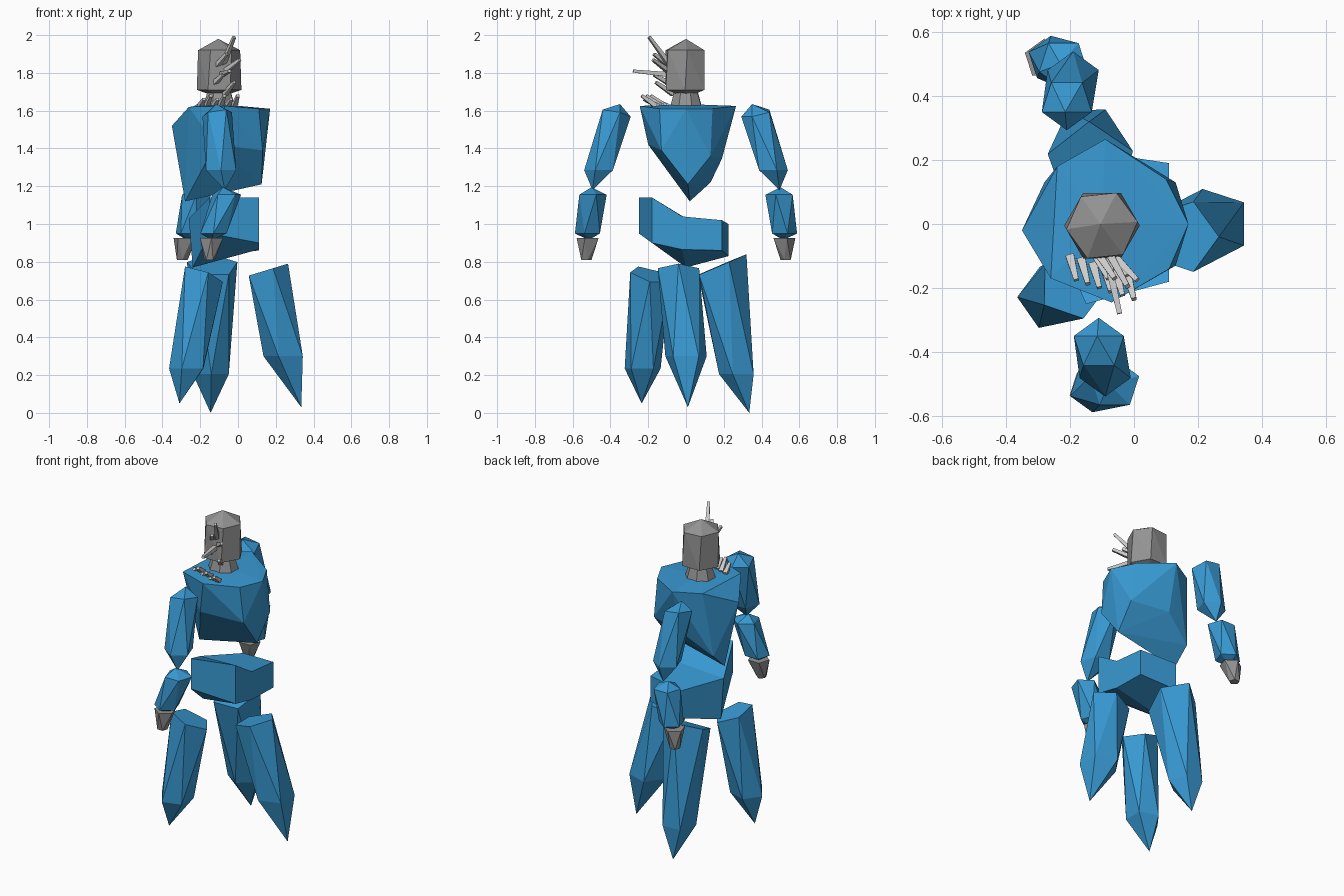
import bpy, bmesh, math
from mathutils import Vector

if "Cube" in bpy.data.objects:
    bpy.data.objects.remove(bpy.data.objects["Cube"])


def material(name, rgb):
    m = bpy.data.materials.new(name)
    m.diffuse_color = (*rgb, 1)
    m.use_nodes = True
    m.node_tree.nodes["Principled BSDF"].inputs["Base Color"].default_value = m.diffuse_color
    return m


BLUE = material("crystal blue", (0.04, 0.32, 0.65))
GREY = material("stone grey", (0.29, 0.29, 0.29))
PALE = material("pale grey", (0.6, 0.6, 0.6))


def finish(name, bm, mat):
    bmesh.ops.recalc_face_normals(bm, faces=bm.faces)
    me = bpy.data.meshes.new(name)
    bm.to_mesh(me)
    bm.free()
    me.materials.append(mat)
    ob = bpy.data.objects.new(name, me)
    bpy.context.collection.objects.link(ob)
    return ob


def hull(name, pts, mat):
    bm = bmesh.new()
    vs = [bm.verts.new(p) for p in pts]
    res = bmesh.ops.convex_hull(bm, input=vs)
    junk = {g for g in res["geom_interior"] + res["geom_unused"]
            if isinstance(g, bmesh.types.BMVert) and g.is_valid}
    bmesh.ops.delete(bm, geom=list(junk), context='VERTS')
    return finish(name, bm, mat)


def ring(x, y, z, r, phase=0, sides=5, lift=0):
    """Regular polygon; lift raises the side that faces the phase angle."""
    out = []
    for i in range(sides):
        t = math.tau * i / sides
        a = t + math.radians(phase)
        out.append((x + r * math.cos(a), y + r * math.sin(a), z + lift * math.cos(t)))
    return out


def spike(name, base, tip, r0=0.019, r1=0.011):
    a, b = Vector(base), Vector(tip)
    q = (b - a).to_track_quat('Z', 'Y')
    pts = []
    for c, r in ((a, r0), (b, r1)):
        for i in range(4):
            t = math.tau * (i + 0.5) / 4
            pts.append(c + q @ Vector((r * math.cos(t), r * math.sin(t), 0)))
    hull(name, pts, PALE)


# Torso: wide flat shoulders narrowing to a low keel
hull("torso", [
    (-.35, -.02, 1.52), (-.24, .18, 1.62), (-.09, .265, 1.625), (.1, .14, 1.61),
    (.17, 0, 1.61), (.11, -.14, 1.61), (-.07, -.245, 1.625), (-.26, -.17, 1.62),
    (-.1, 0, 1.635),
    (.13, -.13, 1.39), (-.12, -.2, 1.42), (.13, .13, 1.36), (-.1, .19, 1.345),
    (-.28, .13, 1.22), (.125, .01, 1.21), (-.28, .02, 1.12)], BLUE)

# Pelvis: six-sided block with a raised front side
top = [(.11, -.18, 1.14), (.11, -.02, 1.04), (.11, .19, 1.02),
       (-.12, .225, 1.0), (-.26, 0, 1.03), (-.15, -.25, 1.14)]
bottom = [(.11, -.18, .9), (.11, -.02, .865), (.11, .19, .86),
          (-.12, .225, .83), (-.24, 0, .77), (-.15, -.25, .95)]
bm = bmesh.new()
tv = [bm.verts.new(p) for p in top]
bv = [bm.verts.new(p) for p in bottom]
for i in range(6):
    j = (i + 1) % 6
    bm.faces.new((tv[i], tv[j], bv[j], bv[i]))
for v in (tv, bv):
    bm.faces.new((v[0], v[1], v[4], v[5]))
    bm.faces.new((v[1], v[2], v[3], v[4]))
finish("pelvis", bm, BLUE)

# Three legs: five-sided shards with twisted rings and pointed feet
legs = [
    ("right_leg", (.15, -.04, .755, .115), (.25, 0, .3, .115), 0, .035, (.335, .01, .03)),
    ("front_leg", (-.19, -.19, .73, .11), (-.265, -.23, .235, .1), 215, .045, (-.31, -.235, .05)),
    ("back_leg", (-.135, .18, .78, .14), (-.145, .275, .205, .1), 92, .06, (-.145, .335, 0)),
]
for name, hip, knee, phase, lift, tip in legs:
    hull(name, ring(*hip, phase, 5, lift) + ring(*knee, phase + 36) + [tip], BLUE)

# Arms: sy picks the side, dx shifts the back arm
for label, sy, dx in (("front", -1, 0), ("back", 1, -.1)):
    ph = 90 * sy
    hull(label + "_upper_arm",
         ring(-.11 + dx, sy * .375, 1.585, .082, ph + 36, 5, .02)
         + [(-.115 + dx, sy * .35, 1.635)]
         + ring(-.09 + dx, sy * .455, 1.285, .084, ph)
         + [(-.07 + dx * 1.2, sy * .495, 1.18)], BLUE)
    hull(label + "_forearm",
         ring(-.06 + dx * 1.6, sy * .5, 1.155, .08, ph + 36)
         + [(-.08 + dx * 1.5, sy * .5, 1.195)]
         + ring(-.13 + dx * 1.3, sy * .515, .95, .073, ph)
         + [(-.14 + dx * 1.3, sy * .515, .915)], BLUE)
    hull(label + "_hand",
         ring(-.14 + dx * 1.4, sy * .515, .925, .064, ph)
         + ring(-.15 + dx * 1.45, sy * .53, .81, .03, ph + 36), GREY)

# Neck and head
hull("neck", ring(-.1, 0, 1.62, .09, 20, 8) + ring(-.1, 0, 1.72, .06, 20, 8), GREY)
hull("head", ring(-.1, -.005, 1.71, .118, 0, 6) + ring(-.1, -.005, 1.92, .112, 6, 6)
     + [(-.105, 0, 1.98)] + ring(-.1, 0, 1.69, .06, 0, 6), GREY)

# Face spikes
faces = [((-.09, -.07, 1.82), (-.02, -.195, 1.99)),
         ((-.09, -.08, 1.79), (-.045, -.28, 1.81)),
         ((-.08, -.08, 1.80), (.01, -.175, 1.87)),
         ((-.12, -.08, 1.83), (-.06, -.17, 1.9)),
         ((-.13, -.08, 1.74), (-.08, -.17, 1.79)),
         ((-.07, -.07, 1.69), (-.02, -.16, 1.75))]
for i, (a, b) in enumerate(faces):
    spike(f"face_spike_{i + 1}", a, b)

# Collar spikes fanning along the chest edge
for i in range(6):
    x = -.2 + .036 * i
    y = -.1 - .012 * i
    spike(f"collar_spike_{i + 1}", (x, y, 1.625), (x + .02, y - .075, 1.66 + .02 * (i % 2)))
